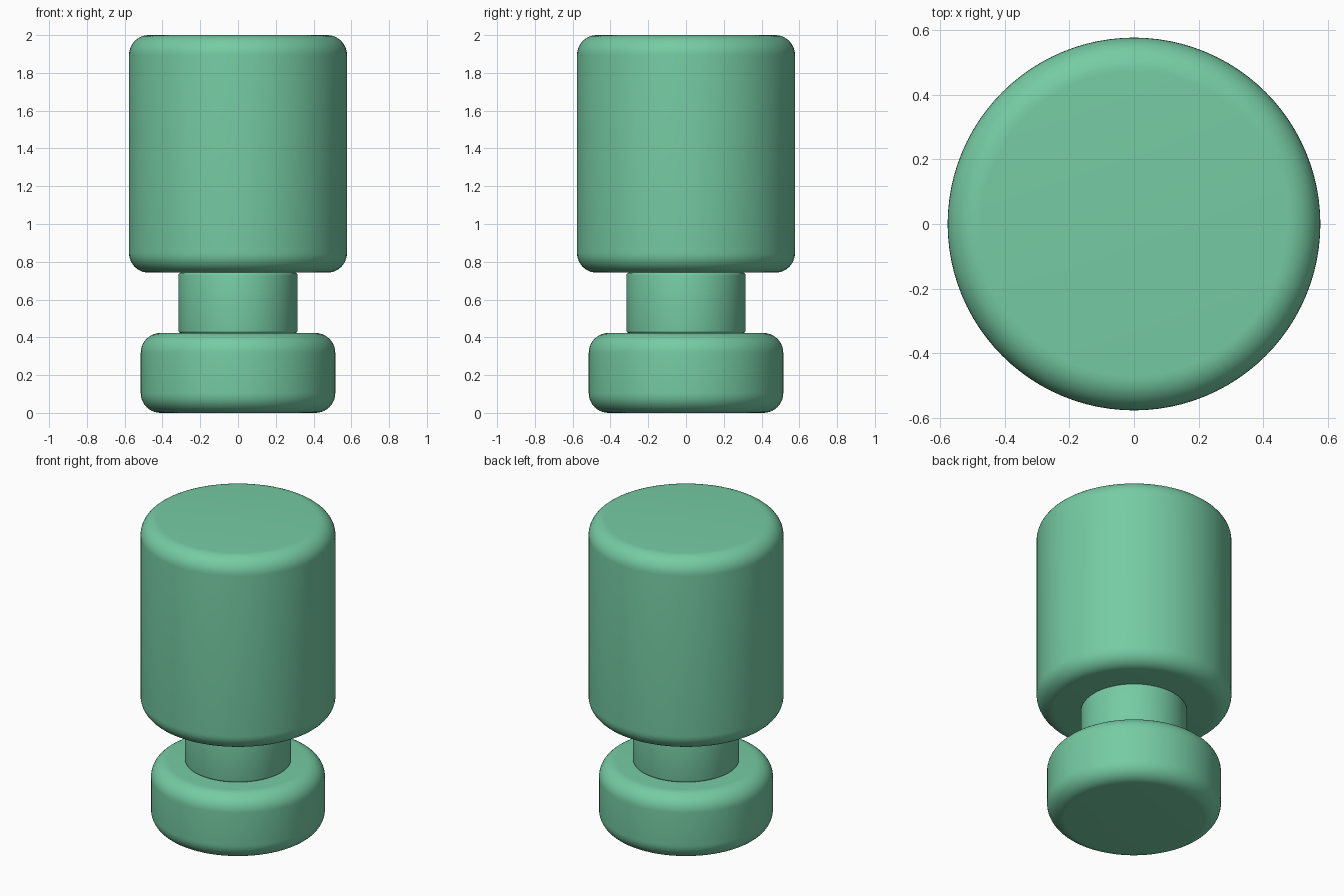
import bpy
import math

cube = bpy.data.objects.get("Cube")
if cube:
    bpy.data.objects.remove(cube, do_unlink=True)

# Single soft green material
green = bpy.data.materials.new("soft_green")
green.use_nodes = True
colour = (0.18, 0.60, 0.37, 1.0)
green.diffuse_color = colour
green.node_tree.nodes["Principled BSDF"].inputs["Base Color"].default_value = colour


def rounded_cylinder(name, radius, bottom, top, rounding, segments):
    """Upright cylinder with rounded rims and smooth sides."""
    bpy.ops.mesh.primitive_cylinder_add(
        vertices=96, radius=radius, depth=top - bottom,
        location=(0, 0, (bottom + top) / 2))
    part = bpy.context.object
    part.name = name
    part.data.materials.append(green)
    bevel = part.modifiers.new("rounded_rims", "BEVEL")
    bevel.width = rounding
    bevel.segments = segments
    bevel.limit_method = "ANGLE"
    bevel.angle_limit = math.radians(40)
    bpy.ops.object.modifier_apply(modifier=bevel.name)
    bpy.ops.object.shade_smooth_by_angle(angle=math.radians(35))
    return part


# Foot, narrow neck and tall body stacked on one axis
rounded_cylinder("foot", 0.515, 0.0, 0.423, 0.105, 10)
rounded_cylinder("neck", 0.315, 0.423, 0.742, 0.012, 4)
rounded_cylinder("body", 0.577, 0.742, 2.0, 0.105, 10)
